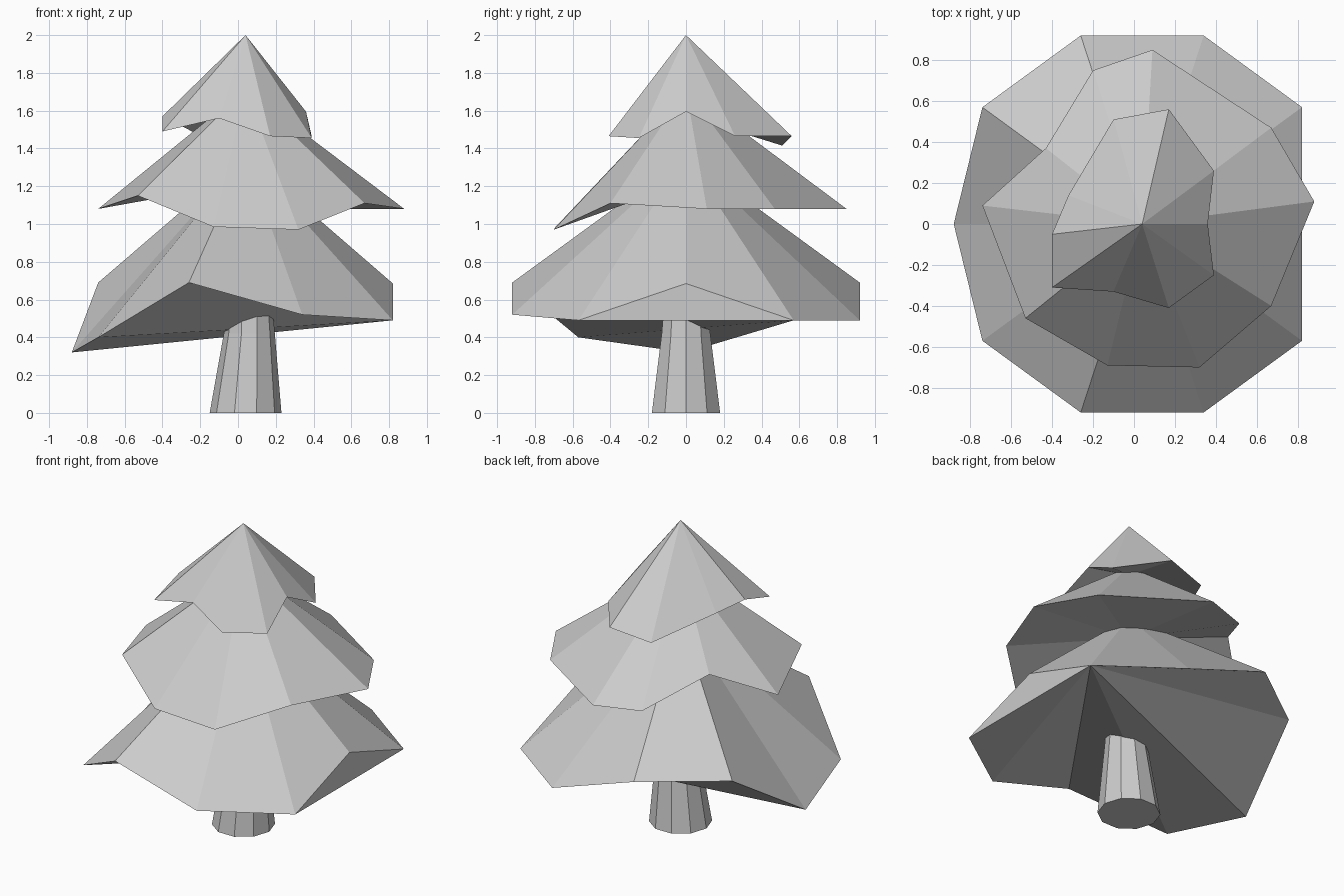
import bpy
from math import cos, sin, radians

if "Cube" in bpy.data.objects:
    bpy.data.objects.remove(bpy.data.objects["Cube"])


def make_object(name, verts, faces):
    mesh = bpy.data.meshes.new(name)
    mesh.from_pydata(verts, [], faces)
    mesh.update()
    obj = bpy.data.objects.new(name, mesh)
    bpy.context.collection.objects.link(obj)
    return obj


def foliage_tier(name, rim, apex_z, hollow_z=None):
    """Cone over a ragged ten-point rim; underside is a shallow hollow cone,
    or a fan from the second rim point when no hollow height is given."""
    n = len(rim)
    verts = rim + [(0.04, 0, apex_z)]
    faces = [(i, (i + 1) % n, n) for i in range(n)]
    if hollow_z is None:
        faces += [(1, (i + 1) % n, i) for i in range(2, n)]
        faces[-1] = (1, 0, n - 1)
    else:
        verts.append((0.04, 0, hollow_z))
        faces += [((i + 1) % n, i, n + 1) for i in range(n)]
    return make_object(name, verts, faces)


# Foliage rims, counter-clockwise from the +x side
foliage_tier("lower_foliage", [
    (0.82, 0, 0.685), (0.82, 0.57, 0.49), (0.34, 0.92, 0.49), (-0.26, 0.92, 0.69),
    (-0.74, 0.57, 0.69), (-0.88, 0, 0.32), (-0.74, -0.57, 0.40),
    (-0.26, -0.92, 0.69), (0.34, -0.92, 0.52), (0.82, -0.57, 0.49)], 1.36)

foliage_tier("middle_foliage", [
    (0.88, 0.11, 1.08), (0.67, 0.47, 1.08), (0.09, 0.85, 1.08), (-0.20, 0.75, 1.08),
    (-0.43, 0.37, 1.24), (-0.74, 0.09, 1.08), (-0.53, -0.46, 1.15),
    (-0.13, -0.69, 0.985), (0.32, -0.70, 0.97), (0.67, -0.40, 1.11)], 1.715, 1.22)

foliage_tier("upper_foliage", [
    (0.36, 0, 1.595), (0.39, 0.26, 1.465), (0.17, 0.56, 1.465), (-0.10, 0.51, 1.415),
    (-0.32, 0.14, 1.53), (-0.40, -0.05, 1.57), (-0.40, -0.31, 1.49),
    (-0.10, -0.33, 1.56), (0.17, -0.41, 1.465), (0.39, -0.25, 1.455)], 2.0, 1.66)

# Trunk: tapered ten-sided column, running up into the lower foliage
SIDES = 10
rings = [(0.04, 0.19, 0.0), (0.06, 0.135, 0.42), (0.06, 0.12, 0.60)]  # centre x, radius, z
verts = [(cx + r * cos(radians(36 * i)), r * sin(radians(36 * i)), z)
         for cx, r, z in rings for i in range(SIDES)]
faces = [tuple(reversed(range(SIDES))), tuple(range(2 * SIDES, 3 * SIDES))]
for k in range(len(rings) - 1):
    for i in range(SIDES):
        a, b = k * SIDES + i, k * SIDES + (i + 1) % SIDES
        faces.append((a, b, b + SIDES, a + SIDES))
make_object("trunk", verts, faces)
